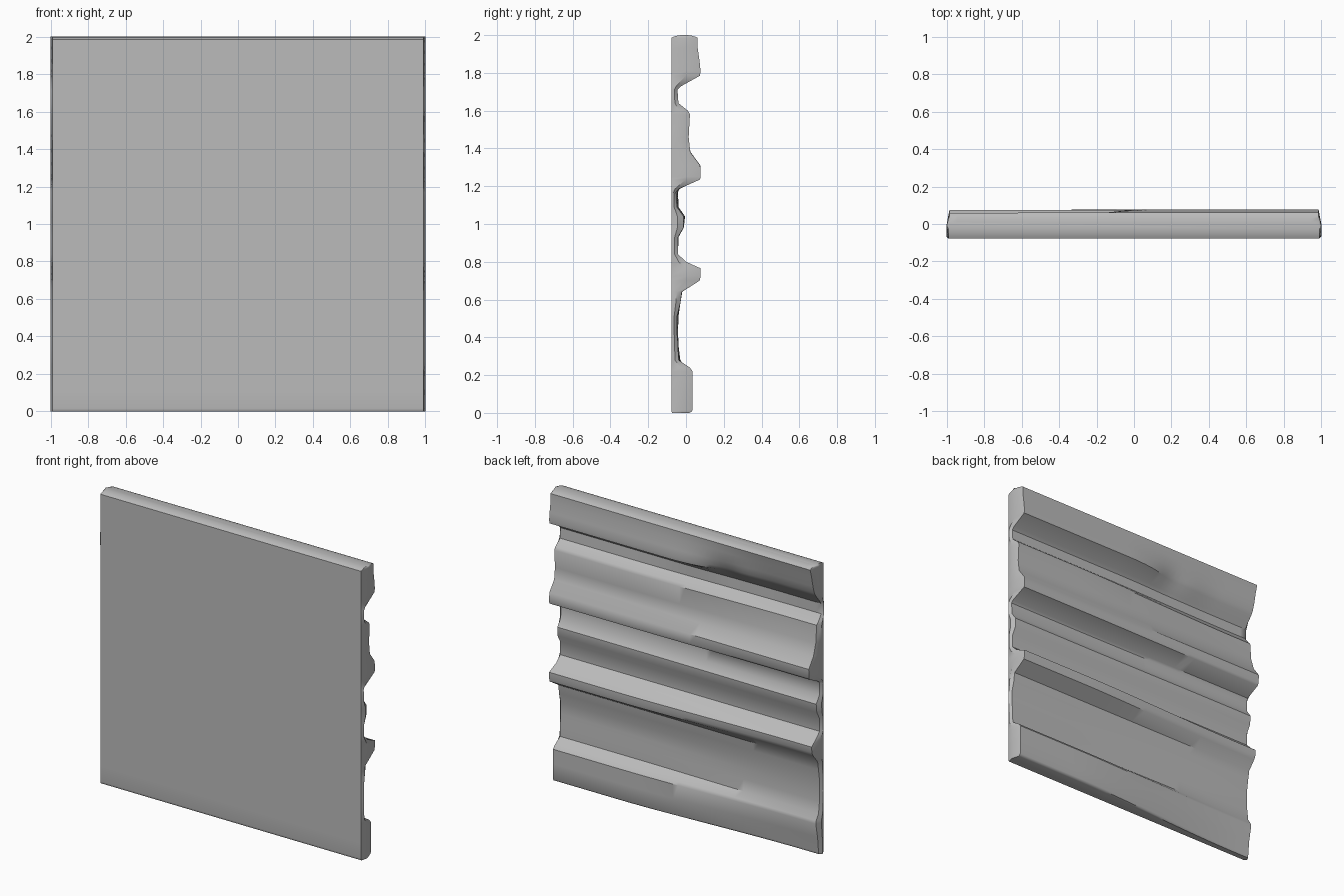
import bpy
import bmesh
import math

cube = bpy.data.objects.get("Cube")
if cube:
    bpy.data.objects.remove(cube, do_unlink=True)

FRONT = -0.078

# Back moulding profile: height, depth at the +x end, depth at the -x end
PROFILE = [
    (.015, .035, -.03), (.12, .035, -.02), (.22, .035, 0), (.24, .02, -.005),
    (.28, -.04, -.03), (.36, -.042, -.04), (.43, -.048, -.042),
    (.51, -.048, -.04), (.58, -.03, -.03), (.64, -.022, -.02),
    (.7, .072, .03), (.725, .078, .042), (.765, .078, .045), (.8, -.0, 0),
    (.84, -.042, -.042), (.93, -.042, -.04), (.98, -.014, -.012),
    (1.04, -.012, -.005), (1.09, -.048, -.04), (1.17, -.052, -.042),
    (1.185, -.04, -.035), (1.235, .074, .065), (1.25, .078, .075),
    (1.31, .075, .076), (1.38, .023, .025), (1.46, .014, .0),
    (1.58, .021, -.01), (1.6, .01, -.03), (1.64, -.04, -.06),
    (1.71, -.045, -.06), (1.73, -.025, -.045), (1.785, .074, .0),
    (1.81, .077, .015), (1.86, .072, .03), (1.93, .062, .045),
    (1.985, .062, .06),
]


def smoothstep(low, high, value):
    t = min(1, max(0, (value - low) / (high - low)))
    return t * t * (3 - 2 * t)


def back_depth(x, z, y_plus, y_minus):
    """Blend the two end profiles, with a worn notch under the top ridge."""
    blend = smoothstep(-.7, .1, x) if z > 1.68 else smoothstep(-.9, .5, x)
    y = y_minus + (y_plus - y_minus) * blend
    notch = math.exp(-((x + .3) / .12) ** 2 - ((z - 1.79) / .05) ** 2)
    return y - .025 * notch


def make_ring(bm, row, z, squash=1):
    """One closed horizontal outline of the panel."""
    height, y_plus, y_minus = row
    columns = 48
    points = [(-.99, FRONT), (.99, FRONT)]
    back = []
    for i in range(columns + 1):
        x = .985 - 1.97 * i / columns
        back.append((x, back_depth(x, height, y_plus, y_minus)))
    points.append((1, (FRONT + back[0][1]) / 2))
    points += back
    points.append((-1, (FRONT + back[-1][1]) / 2))
    middle = (FRONT + min(y_plus, y_minus)) / 2
    return [bm.verts.new((x, middle + (y - middle) * squash, z))
            for x, y in points]


bm = bmesh.new()
rings = []

# Rounded lower edge
for drop, squash in ((.015, .8), (.01, .93)):
    rings.append(make_ring(bm, PROFILE[0], .015 - drop, squash))

# Moulded body
for row in PROFILE:
    rings.append(make_ring(bm, row, row[0]))

# Domed upper edge
for rise, squash in ((.007, .8), (.012, .55), (.015, .25)):
    rings.append(make_ring(bm, PROFILE[-1], 1.985 + rise, squash))

# Skin and caps
for lower, upper in zip(rings, rings[1:]):
    for i in range(len(lower)):
        j = (i + 1) % len(lower)
        bm.faces.new((lower[i], lower[j], upper[j], upper[i]))
bm.faces.new(list(reversed(rings[0])))
bm.faces.new(rings[-1])
bmesh.ops.recalc_face_normals(bm, faces=bm.faces)

mesh = bpy.data.meshes.new("moulded_panel")
bm.to_mesh(mesh)
bm.free()
panel = bpy.data.objects.new("moulded_panel", mesh)
bpy.context.collection.objects.link(panel)

# Plain grey finish
grey = bpy.data.materials.new("plain_grey")
grey.use_nodes = True
colour = (.5, .5, .5, 1)
grey.diffuse_color = colour
grey.node_tree.nodes["Principled BSDF"].inputs["Base Color"].default_value = colour
mesh.materials.append(grey)

bpy.ops.object.select_all(action='DESELECT')
panel.select_set(True)
bpy.context.view_layer.objects.active = panel
bpy.ops.object.shade_smooth_by_angle(angle=math.radians(35))
